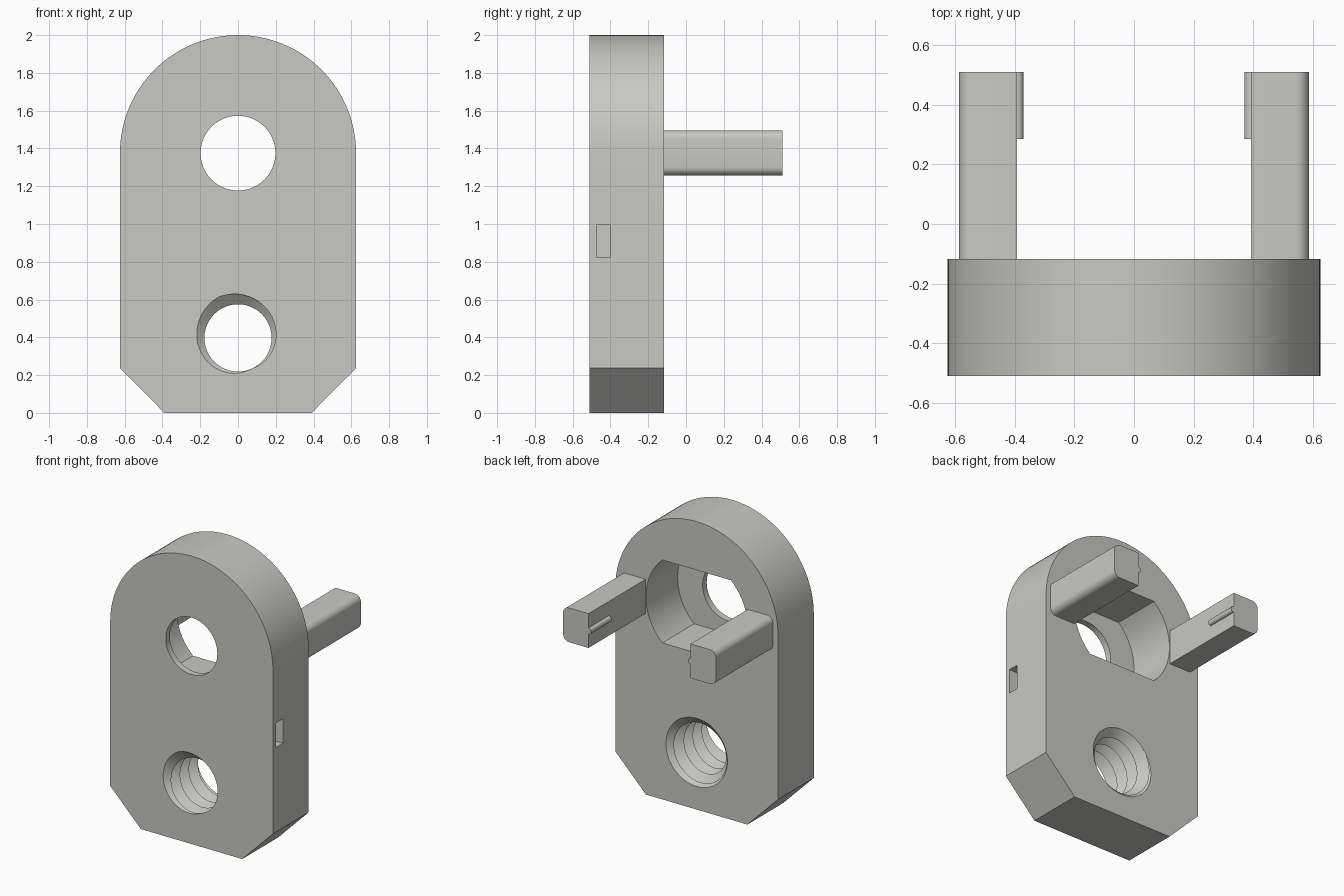
import bpy, bmesh, math

if "Cube" in bpy.data.objects:
    bpy.data.objects.remove(bpy.data.objects["Cube"])

grey = bpy.data.materials.new("light warm grey")
grey.diffuse_color = (0.58, 0.58, 0.55, 1)
grey.use_nodes = True
grey.node_tree.nodes["Principled BSDF"].inputs["Base Color"].default_value = grey.diffuse_color

FRONT, BACK = -0.51, -0.117      # plate faces
R, ZC = 0.625, 1.375             # rounded top radius and pivot height
POCKET_R, FLAT = 0.39, 0.288     # pocket arc radius and half height
ZT = 0.397                       # threaded hole height


def finish(name, bm):
    bmesh.ops.recalc_face_normals(bm, faces=bm.faces[:])
    me = bpy.data.meshes.new(name)
    bm.to_mesh(me)
    bm.free()
    ob = bpy.data.objects.new(name, me)
    bpy.context.collection.objects.link(ob)
    me.materials.append(grey)
    return ob


def prism(name, pts, y0, y1):
    """Extrude an (x, z) outline along y."""
    bm = bmesh.new()
    face = bm.faces.new([bm.verts.new((x, y0, z)) for x, z in pts])
    ext = bmesh.ops.extrude_face_region(bm, geom=[face])
    for v in ext["geom"]:
        if isinstance(v, bmesh.types.BMVert):
            v.co.y = y1
    return finish(name, bm)


def arc(cx, cz, r, a0, a1, n):
    return [(cx + r * math.cos(math.radians(a0 + (a1 - a0) * i / n)),
             cz + r * math.sin(math.radians(a0 + (a1 - a0) * i / n))) for i in range(n + 1)]


def circle(cz, r, n=64):
    return arc(0, cz, r, 0, 360, n)[:-1]


def box(name, x0, x1, y0, y1, z0, z1):
    return prism(name, [(x0, z0), (x1, z0), (x1, z1), (x0, z1)], y0, y1)


def cone(name, cz, r0, y0, r1, y1, n=64):
    bm = bmesh.new()
    rings = [[bm.verts.new((x, y, z)) for x, z in circle(cz, r, n)] for r, y in ((r0, y0), (r1, y1))]
    for i in range(n):
        j = (i + 1) % n
        bm.faces.new((rings[0][i], rings[0][j], rings[1][j], rings[1][i]))
    for ring in rings:
        bm.faces.new(ring)
    return finish(name, bm)


def thread_cutter(name, minor, major, pitch, peak, n=48):
    """Helical V-thread plug; the groove meets the front face at angle peak."""
    bm = bmesh.new()
    rows = 2 * round((BACK - FRONT) / pitch) + 10
    grid = {}

    def vert(k, i):
        if i == n:                       # one full turn lands two rows lower
            k, i = k - 2, 0
        if (k, i) not in grid:
            t = 2 * math.pi * i / n
            r = major if k % 2 == 0 else minor
            y = FRONT + pitch * (k / 2 - (t - peak) / (2 * math.pi))
            grid[k, i] = bm.verts.new((r * math.cos(t), y, ZT + r * math.sin(t)))
        return grid[k, i]

    for k in range(-4, rows - 4):
        for i in range(n):
            bm.faces.new((vert(k, i), vert(k, i + 1), vert(k + 1, i + 1), vert(k + 1, i)))
    # close both ends with fans
    mid = (FRONT + BACK) / 2
    ends = [bm.verts.new((0, mid + s * 0.7, ZT)) for s in (-1, 1)]
    for e in [e for e in bm.edges if e.is_boundary]:
        a, b = e.verts
        bm.faces.new((a, b, ends[int(a.co.y + b.co.y > 2 * mid)]))
    return finish(name, bm)


def cut(target, cutter):
    m = target.modifiers.new("cut", "BOOLEAN")
    m.operation, m.solver, m.object = "DIFFERENCE", "EXACT", cutter
    bpy.context.view_layer.objects.active = target
    bpy.ops.object.modifier_apply(modifier=m.name)
    bpy.data.objects.remove(cutter, do_unlink=True)


def smooth(ob):
    bpy.ops.object.select_all(action="DESELECT")
    ob.select_set(True)
    bpy.context.view_layer.objects.active = ob
    bpy.ops.object.shade_smooth_by_angle(angle=math.radians(25))


# plate with rounded top and chamfered bottom corners
plate = prism("plate", [(-0.39, 0), (0.39, 0), (R, 0.237)] + arc(0, ZC, R, 0, 180, 64)
              + [(-R, 0.237)], FRONT, BACK)

# double-flat pocket in the back, leaving a thin front lip
a = math.degrees(math.asin(FLAT / POCKET_R))
pocket = arc(0, ZC, POCKET_R, -a, a, 20) + arc(0, ZC, POCKET_R, 180 - a, 180 + a, 20)
cut(plate, prism("pocket_cutter", pocket, FRONT + 0.045, BACK + 0.1))

# round opening through the lip
cut(plate, prism("opening_cutter", circle(ZC, 0.198), FRONT - 0.1, BACK))

# threaded hole with a flared back mouth
cut(plate, thread_cutter("thread_cutter", 0.178, 0.24, 0.098, math.radians(115)))
cut(plate, cone("mouth_cutter", ZT, 0.17, BACK - 0.06, 0.25, BACK + 0.012))

# small slot in the right side
cut(plate, box("slot_cutter", R - 0.1, R + 0.1, -0.475, -0.40, 0.825, 0.995))
smooth(plate)

# two arms with rounded outer edges and a small snap ridge on the inner face
for s, side in ((1, "right"), (-1, "left")):
    x0, x1, z0, z1, r = 0.392, 0.587, 1.257, 1.495, 0.045
    outline = ([(x0, z0)] + arc(x1 - r, z0 + r, r, -90, 0, 8)
               + arc(x1 - r, z1 - r, r, 0, 90, 8) + [(x0, z1)])
    smooth(prism(side + "_arm", [(s * x, z) for x, z in outline], BACK - 0.02, 0.51))
    ridge = [(s * x, z) for x, z in arc(x0, ZC, 0.021, 90, 270, 10)]
    smooth(prism(side + "_snap_ridge", ridge, 0.285, 0.51))
